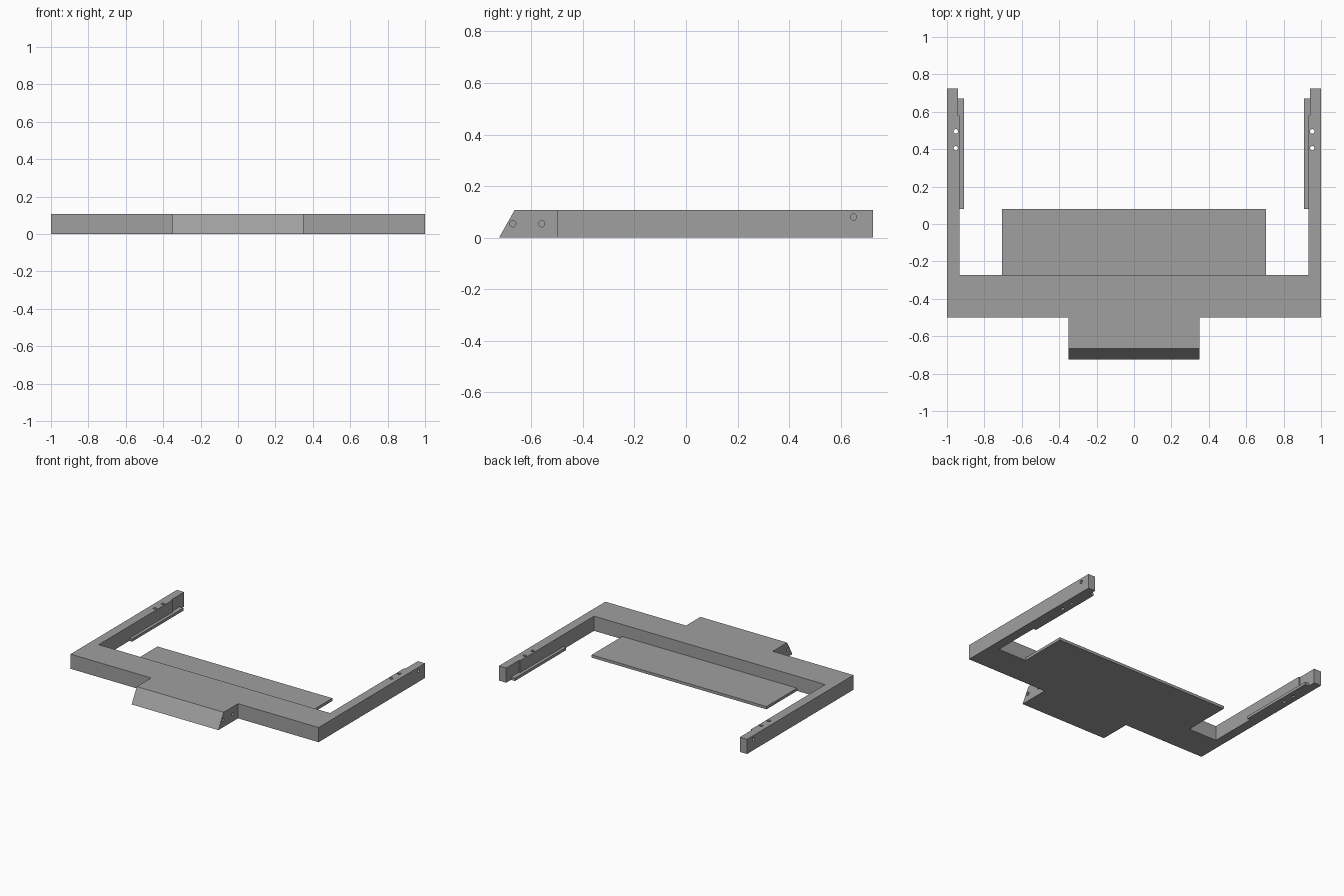
import bpy, bmesh
from mathutils import Matrix

if "Cube" in bpy.data.objects:
    bpy.data.objects.remove(bpy.data.objects["Cube"])

HEIGHT = 0.107
THIN = 0.02

grey = bpy.data.materials.new("plain grey")
grey.diffuse_color = (0.35, 0.35, 0.35, 1)
grey.use_nodes = True
grey.node_tree.nodes["Principled BSDF"].inputs["Base Color"].default_value = grey.diffuse_color


def finish(name, bm):
    bmesh.ops.recalc_face_normals(bm, faces=bm.faces)
    mesh = bpy.data.meshes.new(name)
    bm.to_mesh(mesh)
    bm.free()
    mesh.materials.append(grey)
    obj = bpy.data.objects.new(name, mesh)
    bpy.context.collection.objects.link(obj)
    return obj


def extrude_outline(outline, height):
    bm = bmesh.new()
    face = bm.faces.new([bm.verts.new((x, y, 0)) for x, y in outline])
    new = bmesh.ops.extrude_face_region(bm, geom=[face])["geom"]
    verts = [v for v in new if isinstance(v, bmesh.types.BMVert)]
    bmesh.ops.translate(bm, verts=verts, vec=(0, 0, height))
    return bm


def slab(name, x0, x1, y0, y1):
    return finish(name, extrude_outline([(x0, y0), (x1, y0), (x1, y1), (x0, y1)], THIN))


# Frame: crossbar, two arms and front tab from one mirrored outline
half = [(0.35, -0.725), (0.35, -0.50), (1.0, -0.50), (1.0, 0.725), (0.942, 0.725),
        (0.942, 0.58), (0.932, 0.58), (0.932, -0.272)]
bm = extrude_outline(half + [(-x, y) for x, y in reversed(half)], HEIGHT)
# Slope the front of the tab
for v in bm.verts:
    if v.co.y < -0.7 and v.co.z > 0.05:
        v.co.y = -0.665
frame = finish("frame", bm)

# Screw holes: through the arms, and blind from the sides of arms and tab
holes = bmesh.new()


def drill(center, axis, depth):
    turn = Matrix.Rotation(1.5707963, 4, 'Y') if axis == 'X' else Matrix()
    bmesh.ops.create_cone(holes, cap_ends=True, segments=24, radius1=0.012, radius2=0.012,
                          depth=depth, matrix=Matrix.Translation(center) @ turn)


for s in (-1, 1):
    for y in (0.405, 0.495):
        drill((s * 0.953, y, HEIGHT / 2), 'Z', 0.3)
    drill((s * 1.0, 0.65, 0.08), 'X', 0.06)
    for y in (-0.672, -0.56):
        drill((s * 0.35, y, 0.054), 'X', 0.16)

cutter = finish("hole_cutter", holes)
cutter.hide_render = True
cutter.hide_viewport = True
cut = frame.modifiers.new("holes", 'BOOLEAN')
cut.operation = 'DIFFERENCE'
cut.solver = 'EXACT'
cut.object = cutter

# Thin plate behind the crossbar
slab("rear_plate", -0.705, 0.705, -0.272, 0.08)

# Thin ledges along the inside of each arm, stepped to meet the arm
for s, side in ((-1, "left"), (1, "right")):
    ledge = [(0.91, 0.08), (0.932, 0.08), (0.932, 0.58), (0.942, 0.58), (0.942, 0.67), (0.91, 0.67)]
    finish(side + "_ledge", extrude_outline([(s * x, y) for x, y in ledge], THIN))
